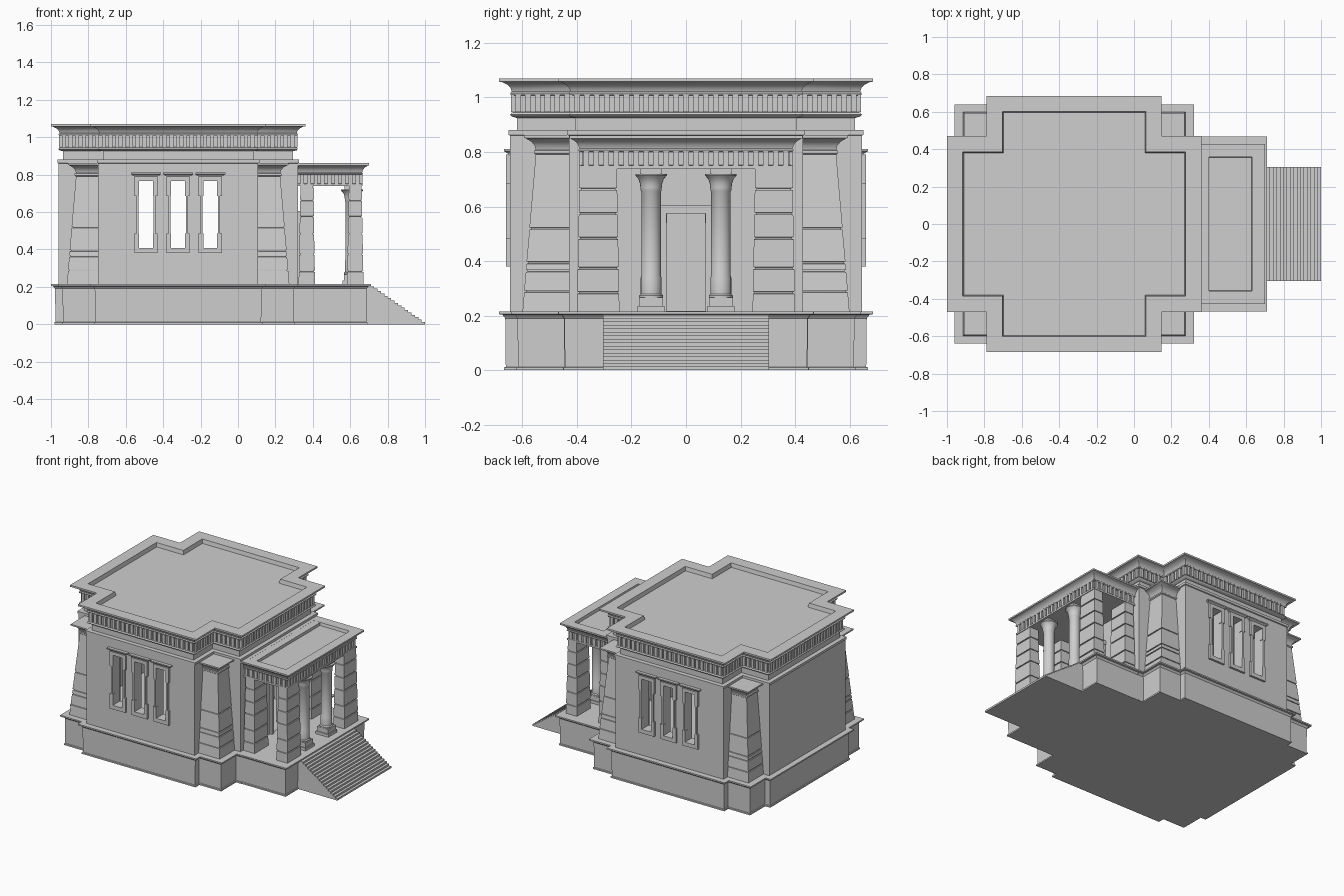
import bpy
import bmesh
import math

cube = bpy.data.objects.get("Cube")
if cube:
    bpy.data.objects.remove(cube)

stone = bpy.data.materials.new("grey stone")
stone.use_nodes = True
COLOUR = (0.62, 0.62, 0.62, 1)
stone.diffuse_color = COLOUR
stone.node_tree.nodes["Principled BSDF"].inputs["Base Color"].default_value = COLOUR

CX = -0.32  # centre of the main hall
CROSS = [(0.68, 0.47), (0.468, 0.47), (0.468, 0.685)]
STEPPED = [(0.68, 0.47), (0.64, 0.47), (0.64, 0.64), (0.468, 0.64), (0.468, 0.685)]


def finish(name, bm):
    bmesh.ops.recalc_face_normals(bm, faces=bm.faces)
    mesh = bpy.data.meshes.new(name)
    bm.to_mesh(mesh)
    bm.free()
    obj = bpy.data.objects.new(name, mesh)
    bpy.context.collection.objects.link(obj)
    mesh.materials.append(stone)
    return obj


def smooth(obj):
    bpy.ops.object.select_all(action="DESELECT")
    obj.select_set(True)
    bpy.context.view_layer.objects.active = obj
    bpy.ops.object.shade_smooth_by_angle(angle=math.radians(35))


def outline(quadrant, inset, cx, cy):
    """Mirror a quarter plan into a closed outline, inset all round."""
    q = [(x - inset, y - inset) for x, y in quadrant]
    r = q[::-1]
    pts = q + [(-x, y) for x, y in r] + [(-x, -y) for x, y in q] + [(x, -y) for x, y in r]
    return [(cx + x, cy + y) for x, y in pts]


def loft(name, quadrant, profile, cx=0.0, cy=0.0):
    """Sweep an (inset, height) profile around a plan and cap both ends."""
    bm = bmesh.new()
    rings = [[bm.verts.new((x, y, z)) for x, y in outline(quadrant, d, cx, cy)]
             for d, z in profile]
    n = len(rings[0])
    for a, b in zip(rings, rings[1:]):
        for i in range(n):
            j = (i + 1) % n
            bm.faces.new((a[i], a[j], b[j], b[i]))
    bm.faces.new(rings[0][::-1])
    bm.faces.new(rings[-1])
    return finish(name, bm)


def box(name, x0, x1, y0, y1, z0, z1):
    half = [((x1 - x0) / 2, (y1 - y0) / 2)]
    return loft(name, half, [(0, z0), (0, z1)], (x0 + x1) / 2, (y0 + y1) / 2)


def frieze_bars(name, pts, z0, z1, pitch=0.036):
    """Upright blocks spaced along every edge of an outline."""
    bm = bmesh.new()
    for (ax, ay), (bx, by) in zip(pts, pts[1:] + pts[:1]):
        length = math.hypot(bx - ax, by - ay)
        count = max(1, round(length / pitch))
        along_x = abs(bx - ax) > abs(by - ay)
        size = (0.021, 0.018) if along_x else (0.018, 0.021)
        for i in range(count):
            t = (i + 0.5) / count
            cube = bmesh.ops.create_cube(bm, size=1)["verts"]
            bmesh.ops.scale(bm, verts=cube, vec=(*size, z1 - z0))
            bmesh.ops.translate(bm, verts=cube, vec=(
                ax + (bx - ax) * t, ay + (by - ay) * t, (z0 + z1) / 2))
    return finish(name, bm)


def battered(z0, z1, taper, joints):
    """Leaning masonry profile with thin grooves at the joints."""
    lean = lambda z: taper * (z - z0) / (z1 - z0)
    prof = [(0, z0)]
    for z in joints:
        prof += [(lean(z), z), (lean(z) + 0.006, z + 0.001),
                 (lean(z) + 0.006, z + 0.007), (lean(z), z + 0.008)]
    return prof + [(taper, z1)]


def turned(name, profile, cx, cy, sides=24):
    ring = [(math.cos(math.tau * i / sides), math.sin(math.tau * i / sides))
            for i in range(sides)]
    bm = bmesh.new()
    rings = [[bm.verts.new((cx + r * x, cy + r * y, z)) for x, y in ring]
             for r, z in profile]
    for a, b in zip(rings, rings[1:]):
        for i in range(sides):
            j = (i + 1) % sides
            bm.faces.new((a[i], a[j], b[j], b[i]))
    bm.faces.new(rings[0][::-1])
    bm.faces.new(rings[-1])
    smooth(finish(name, bm))


def cut(target, cutter):
    mod = target.modifiers.new("cut", "BOOLEAN")
    mod.operation, mod.solver, mod.object = "DIFFERENCE", "EXACT", cutter
    bpy.context.view_layer.objects.active = target
    bpy.ops.object.modifier_apply(modifier=mod.name)
    bpy.data.objects.remove(cutter)


# Plinth under hall and portico
PLINTH = [(0.018, 0), (0.018, 0.01), (0.024, 0.012), (0.022, 0.19),
          (0.012, 0.203), (0, 0.205), (0, 0.215)]
loft("hall_plinth", STEPPED, PLINTH, CX)
loft("portico_plinth", [(0.205, 0.468)], PLINTH, 0.505)

# Stairs
STEPS = 16
bm = bmesh.new()
pts = [(0.68, 0)]
for i in range(STEPS):
    x = 1.0 - 0.29 * i / STEPS
    pts += [(x, 0.203 * i / STEPS), (x, 0.203 * (i + 1) / STEPS)]
pts.append((0.68, 0.203))
face = bm.faces.new([bm.verts.new((x, -0.305, z)) for x, z in pts])
ext = bmesh.ops.extrude_face_region(bm, geom=[face])["geom"]
bmesh.ops.translate(bm, vec=(0, 0.61, 0),
                    verts=[v for v in ext if isinstance(v, bmesh.types.BMVert)])
finish("stairs", bm)

# Hollow hall walls with windows and doorway
WINDOWS = [CX - 0.172, CX, CX + 0.172]
walls = loft("hall_walls", CROSS, [(0.04, 0.208), (0.04, 0.86), (0.034, 0.863),
                                   (0.034, 0.88)], CX)
cut(walls, loft("room_cutter", CROSS, [(0.11, 0.216), (0.11, 0.86)], CX))
for x in WINDOWS:
    cut(walls, box("window_cutter", x - 0.041, x + 0.041, -1, 1, 0.405, 0.77))
cut(walls, loft("door_cutter", [(0.1, 0.076)], [(0, 0.216), (0.006, 0.575)], 0.31))

# Window surrounds on both long sides
for side in (-1, 1):
    ya, yb = sorted((side * 0.63, side * 0.66))
    for x in WINDOWS:
        box("window_sill", x - 0.062, x + 0.062, ya, yb, 0.38, 0.408)
        box("window_lintel", x - 0.062, x + 0.062, ya, yb, 0.766, 0.79)
        loft("window_cornice", [(0.08, 0.032)],
             [(0.018, 0.785), (0.014, 0.794), (0, 0.803), (0, 0.811)], x, side * 0.635)
        for s in (-1, 1):
            for z0, z1, a, b in ((0.408, 0.485, 0.037, 0.062), (0.485, 0.685, 0.041, 0.052),
                                 (0.685, 0.766, 0.037, 0.062)):
                xa, xb = sorted((x + s * a, x + s * b))
                box("window_jamb", xa, xb, ya, yb, z0, z1)

# Door surround
for s in (-1, 1):
    ya, yb = sorted((s * 0.072, s * 0.095))
    box("door_jamb", 0.3, 0.337, ya, yb, 0.214, 0.577)
box("door_lintel", 0.3, 0.34, -0.1, 0.1, 0.575, 0.605)

# Leaning corner pylons with flared caps
CAP = [(0.042, 0.795), (0.042, 0.805), (0.049, 0.808), (0.045, 0.823), (0.033, 0.838),
       (0.012, 0.85), (0.006, 0.852), (0.006, 0.862)]
for sx in (-1, 1):
    for sy in (-1, 1):
        smooth(loft("corner_pylon", [(0.115, 0.115)],
                    battered(0.21, 0.79, 0.049, (0.285, 0.36, 0.39, 0.515)) + CAP,
                    CX + sx * 0.48, sy * 0.485))

# Hall roof: neck, frieze, hollow cornice and sunken deck
smooth(loft("hall_roof", CROSS, [
    (0.065, 0.87), (0.065, 0.925), (0.046, 0.93), (0.04, 0.937), (0.046, 0.945),
    (0.055, 0.947), (0.055, 1.008), (0.042, 1.01), (0.04, 1.017), (0.046, 1.022),
    (0.042, 1.034), (0.03, 1.047), (0.012, 1.056), (0, 1.058), (0, 1.07),
    (0.084, 1.07), (0.09, 1.042)], CX))
frieze_bars("hall_frieze_blocks", outline(CROSS, 0.052, CX, 0), 0.946, 1.009)

# Portico roof
PORCH = [(0.21, 0.427)]
smooth(loft("portico_roof", PORCH, [
    (0.034, 0.738), (0.034, 0.75), (0.045, 0.752), (0.045, 0.8), (0.034, 0.802),
    (0.032, 0.808), (0.036, 0.812), (0.032, 0.826), (0.02, 0.84), (0.004, 0.849),
    (0, 0.85), (0, 0.861), (0.068, 0.861), (0.072, 0.84)], 0.49))
frieze_bars("portico_frieze_blocks", outline(PORCH, 0.043, 0.49, 0), 0.751, 0.801)
box("portico_roof_curb", 0.31, 0.4, -0.36, 0.36, 0.83, 0.8605)

# Portico piers and round columns
SHAFT = [(0.044, 0.265), (0.044, 0.274), (0.038, 0.28), (0.038, 0.34), (0.036, 0.345),
         (0.036, 0.655), (0.039, 0.66), (0.039, 0.67), (0.041, 0.685), (0.047, 0.702),
         (0.058, 0.714), (0.058, 0.72)]
for sy in (-1, 1):
    for x in (0.368, 0.627):
        loft("portico_pier", [(0.044, 0.078)],
             battered(0.21, 0.745, 0.01, (0.28, 0.37, 0.48, 0.57, 0.66)), x, sy * 0.322)
    y = sy * 0.128
    box("column_footing", 0.56, 0.66, y - 0.05, y + 0.05, 0.21, 0.235)
    box("column_base", 0.566, 0.654, y - 0.044, y + 0.044, 0.235, 0.267)
    turned("column", SHAFT, 0.61, y)
    box("column_abacus", 0.57, 0.65, y - 0.04, y + 0.04, 0.719, 0.742)
